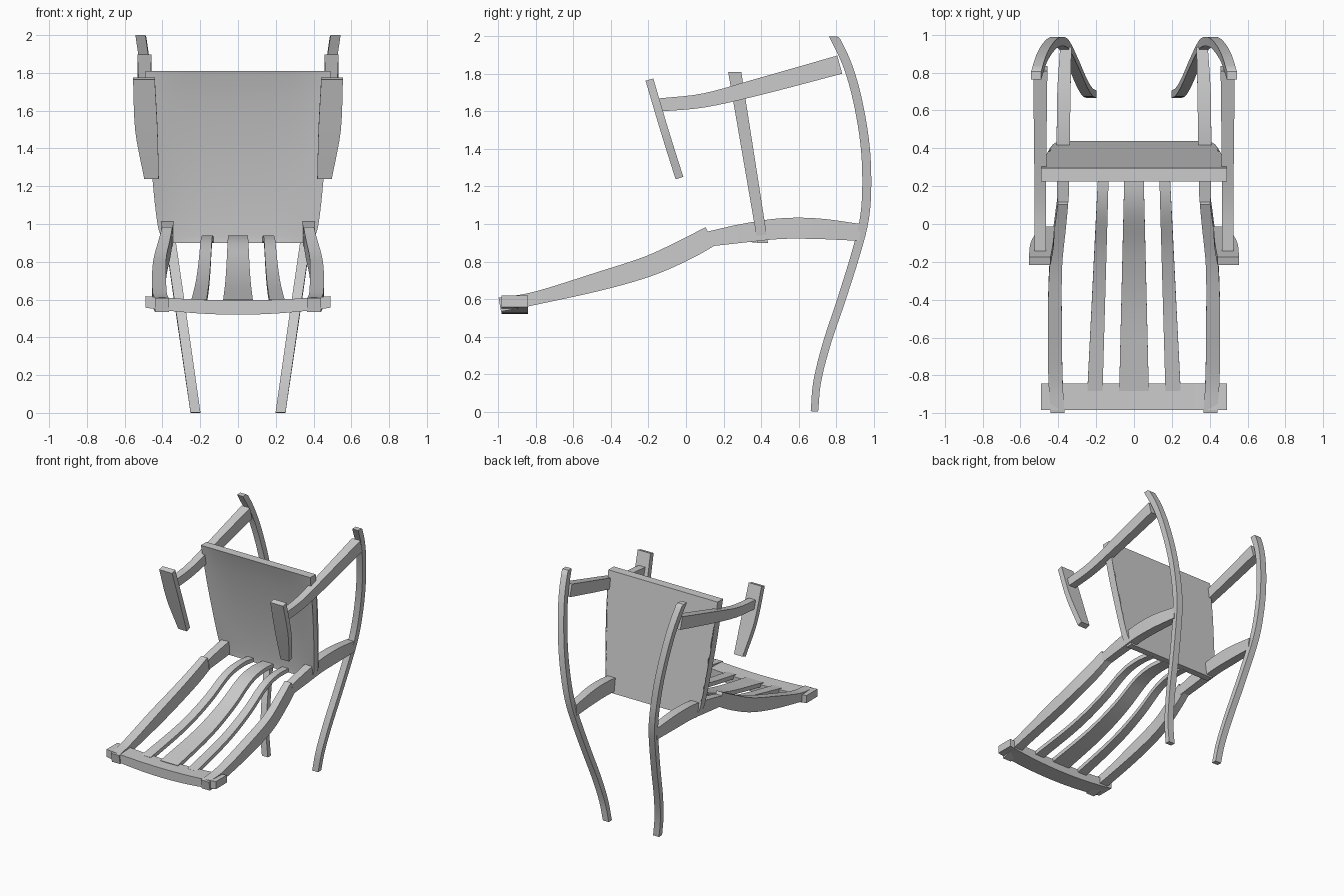
import bpy, bmesh, math

default = bpy.data.objects.get("Cube")
if default:
    bpy.data.objects.remove(default)

grey = bpy.data.materials.new("plain_grey")
grey.use_nodes = True
tone = (0.6, 0.6, 0.6, 1)
grey.diffuse_color = tone
grey.node_tree.nodes["Principled BSDF"].inputs["Base Color"].default_value = tone


def loft(name, rings, mirror=False):
    """Skin a row of closed rings, cap both ends, optionally mirror in x."""
    bm = bmesh.new()
    loops = [[bm.verts.new(p) for p in ring] for ring in rings]
    n = len(loops[0])
    for a, b in zip(loops, loops[1:]):
        for i in range(n):
            j = (i + 1) % n
            bm.faces.new((a[i], a[j], b[j], b[i]))
    bm.faces.new(loops[0])
    bm.faces.new(loops[-1])
    bmesh.ops.recalc_face_normals(bm, faces=bm.faces)
    mesh = bpy.data.meshes.new(name)
    bm.to_mesh(mesh)
    bm.free()
    mesh.materials.append(grey)
    obj = bpy.data.objects.new(name, mesh)
    bpy.context.collection.objects.link(obj)
    bpy.ops.object.select_all(action='DESELECT')
    obj.select_set(True)
    bpy.context.view_layer.objects.active = obj
    bpy.ops.object.shade_smooth_by_angle(angle=math.radians(30))
    if mirror:
        obj.modifiers.new("mirror", 'MIRROR').use_mirror_merge = False
    return obj


def smooth_path(keys, steps=5):
    """Catmull-Rom interpolation of tuples."""
    out = []
    for i in range(len(keys) - 1):
        p1, p2 = keys[i], keys[i + 1]
        p0 = keys[i - 1] if i else [2 * a - b for a, b in zip(p1, p2)]
        p3 = keys[i + 2] if i + 2 < len(keys) else [2 * b - a for a, b in zip(p1, p2)]
        for s in range(steps):
            t = s / steps
            out.append([b + 0.5 * t * (c - a + t * (2 * a - 5 * b + 4 * c - d
                        + t * (3 * (b - c) + d - a)))
                        for a, b, c, d in zip(p0, p1, p2, p3)])
    out.append(list(keys[-1]))
    return out


def bar(name, keys, mirror=True):
    """Rectangular bar; keys are (y, z, x, width in x, thickness)."""
    path = smooth_path(keys)
    rings = []
    for i, (y, z, x, w, t) in enumerate(path):
        a, b = path[max(i - 1, 0)], path[min(i + 1, len(path) - 1)]
        dy, dz = b[0] - a[0], b[1] - a[1]
        length = math.hypot(dy, dz)
        ny, nz = -dz / length * t / 2, dy / length * t / 2
        rings.append([(x + sx * w / 2, y + s * ny, min(2, max(0, z + s * nz)))
                      for sx, s in ((-1, -1), (1, -1), (1, 1), (-1, 1))])
    return loft(name, rings, mirror)


# Long curved posts, bowed backward and splayed outward
post = [(.685, 0), (.70, .16), (.75, .36), (.83, .6), (.905, .84), (.95, 1.02),
        (.964, 1.2), (.955, 1.42), (.915, 1.66), (.86, 1.85), (.785, 2.01)]
bar("curved_post", [(y, z, .225 + .145 * z, .053, .04 + .008 * min(z, 1))
                    for y, z in post])

# Upper side rails
bar("upper_rail", [(-.14, 1.635, .495, .06, .07), (.1, 1.66, .495, .06, .075),
                   (.4, 1.735, .495, .065, .09), (.82, 1.85, .495, .075, .1)])

# Tapered plates at the front ends of the upper rails
bar("end_plate", [(-.195, 1.77, .498, .115, .043), (-.115, 1.5, .485, .118, .043),
                  (-.035, 1.245, .458, .077, .043)])

# Lower side rails: rear section, then the long sloping section
bar("lower_rail_rear", [(.12, .92, .375, .06, .08), (.3, .95, .375, .065, .1),
                        (.5, .975, .373, .07, .11), (.7, .975, .37, .07, .11),
                        (.93, .955, .36, .06, .09)])
bar("lower_rail_front", [(.13, .935, .375, .055, .11), (0, .865, .39, .06, .115),
                         (-.2, .775, .412, .066, .11), (-.46, .695, .418, .073, .1),
                         (-.8, .605, .415, .075, .07), (-.993, .57, .403, .073, .075)])

# Three S-curved slats
slat = [(.4, .915), (.24, .923), (.08, .89), (-.15, .775), (-.45, .672), (-.88, .585)]


def slat_keys(x0, x1, w0, w1):
    keys = []
    for y, z in slat:
        f = (.3 - y) / 1.15
        keys.append((y, z, x0 + (x1 - x0) * f, w0 + (w1 - w0) * f, .032))
    return keys


bar("centre_slat", slat_keys(0, 0, .1, .155), mirror=False)
bar("side_slat", slat_keys(.16, .205, .055, .08))

# Crest bar across the slat ends, sagging in the middle
rings = []
for i in range(17):
    u = i / 8 - 1
    sag = 1 - u * u
    top, low = .618 - .022 * sag, .557 - .037 * sag
    rings.append([(u * .49, y, z) for y, z in
                  ((-.983, low), (-.843, low), (-.843, top), (-.983, top))])
loft("crest_bar", rings)

# Broad panel with a shallow scoop in its front face
outline = [(.9, .39), (.97, .42), (1.08, .437), (1.24, .453), (1.5, .475), (1.81, .49)]
edge = smooth_path(outline, 4)
rings = []
for i in range(25):
    u = i / 12 - 1
    front, back = [], []
    for z, half in edge:
        v = (z - .9) / .91
        y = .382 - .157 * v
        dip = .028 * (1 - u ** 4) * max(0, math.sin(math.pi * v)) ** .7
        front.append((u * half, y + dip, z))
        back.append((u * half, .437 - .142 * v, z))
    rings.append(front + back[::-1])
loft("scooped_panel", rings)
